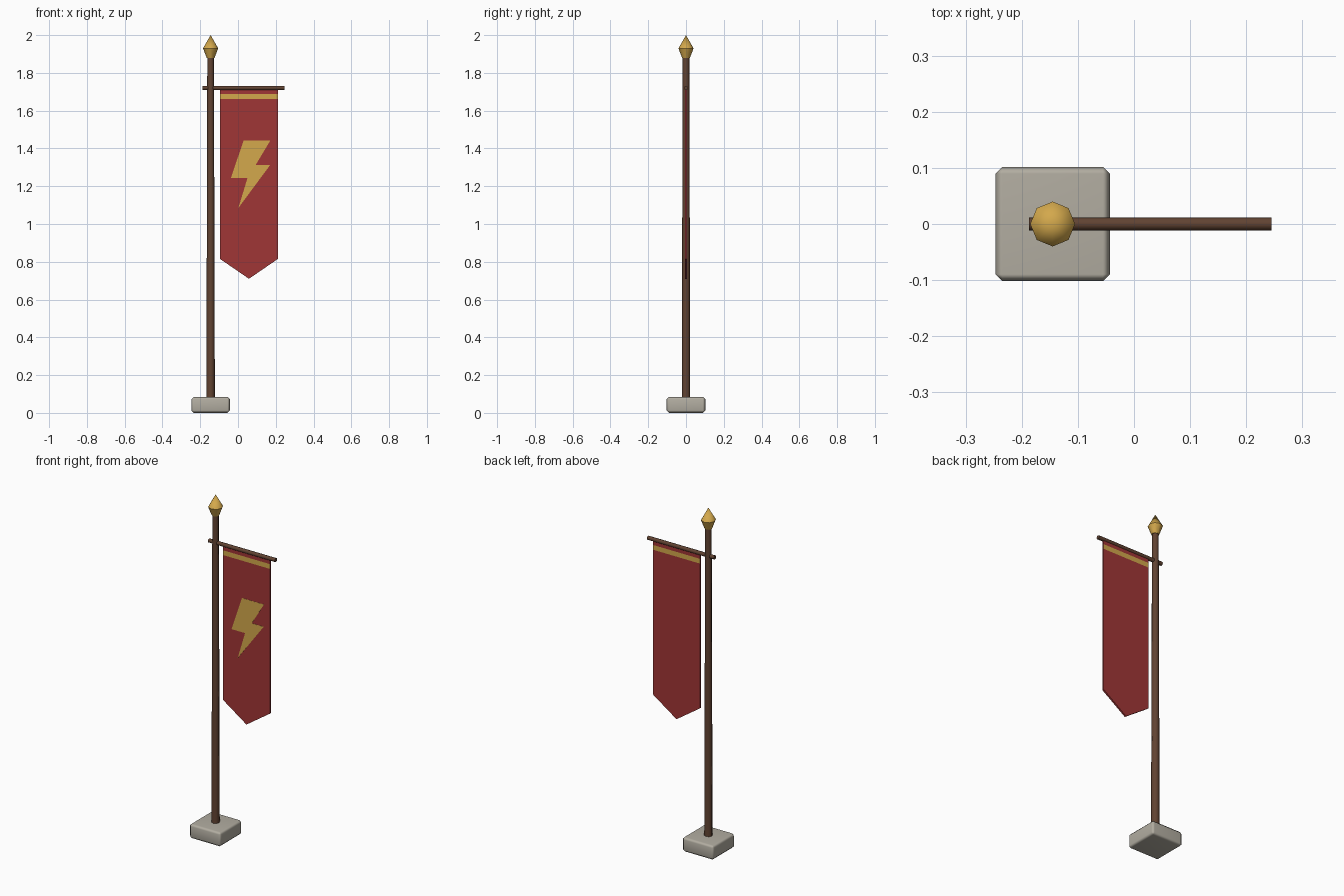
import bpy, bmesh, math
from mathutils import Matrix

if "Cube" in bpy.data.objects:
    bpy.data.objects.remove(bpy.data.objects["Cube"], do_unlink=True)

POLE_X = -0.145
BANNER_X = 0.058
HALF_W = 0.153
HALF_T = 0.005


def material(name, srgb):
    col = [((c / 255 + 0.055) / 1.055) ** 2.4 for c in srgb] + [1]
    m = bpy.data.materials.new(name)
    m.use_nodes = True
    m.diffuse_color = col
    bsdf = m.node_tree.nodes["Principled BSDF"]
    bsdf.inputs["Base Color"].default_value = col
    bsdf.inputs["Roughness"].default_value = 0.8
    return m


stone = material("stone grey", (178, 173, 161))
wood = material("dark wood", (97, 67, 50))
red = material("banner red", (160, 54, 54))
gold = material("gold", (211, 168, 76))


def finish(name, bm, mats, smooth=True):
    bmesh.ops.recalc_face_normals(bm, faces=bm.faces)
    mesh = bpy.data.meshes.new(name)
    bm.to_mesh(mesh)
    bm.free()
    for m in mats:
        mesh.materials.append(m)
    obj = bpy.data.objects.new(name, mesh)
    bpy.context.collection.objects.link(obj)
    if smooth:
        bpy.ops.object.select_all(action="DESELECT")
        obj.select_set(True)
        bpy.context.view_layer.objects.active = obj
        bpy.ops.object.shade_smooth_by_angle(angle=math.radians(47))
    return obj


def cone(bm, x, z0, z1, r0, r1, caps=True):
    bmesh.ops.create_cone(bm, cap_ends=caps, segments=8, radius1=r0, radius2=r1,
                          depth=z1 - z0, matrix=Matrix.Translation((x, 0, (z0 + z1) / 2)))


def slab(bm, outline, y0, y1):
    # Extrude an x-z outline from y0 to y1
    face = bm.faces.new([bm.verts.new((x, y0, z)) for x, z in outline])
    ext = bmesh.ops.extrude_face_region(bm, geom=[face])["geom"]
    for v in ext:
        if isinstance(v, bmesh.types.BMVert):
            v.co.y = y1


# Chamfered stone base
bm = bmesh.new()
bmesh.ops.create_cube(bm, size=1, matrix=Matrix.Translation((POLE_X, 0, 0.0425))
                      @ Matrix.Diagonal((0.204, 0.204, 0.085, 1)))
bmesh.ops.bevel(bm, geom=bm.edges[:], offset=0.0125, segments=1, affect="EDGES")
base = finish("stone_base", bm, [stone])
base.modifiers.new("flat_faces", "WEIGHTED_NORMAL").keep_sharp = True

# Tapered pole
bm = bmesh.new()
cone(bm, POLE_X, 0.07, 1.89, 0.0225, 0.0175)
finish("pole", bm, [wood])

# Crossbar
bm = bmesh.new()
cone(bm, 0, -0.216, 0.216, 0.0115, 0.0115)
bm.transform(Matrix.Translation((0.029, 0, 1.72)) @ Matrix.Rotation(math.pi / 2, 4, "Y"))
finish("crossbar", bm, [wood])

# Pointed finial
bm = bmesh.new()
cone(bm, POLE_X, 1.88, 1.93, 0.021, 0.04, False)
cone(bm, POLE_X, 1.93, 2.0, 0.04, 0, False)
bmesh.ops.remove_doubles(bm, verts=bm.verts, dist=0.0005)
bmesh.ops.holes_fill(bm, edges=bm.edges)
finish("finial", bm, [gold])

# Banner cloth with a gold band cut across both faces
bm = bmesh.new()
left, right = BANNER_X - HALF_W, BANNER_X + HALF_W
slab(bm, [(left, 1.715), (right, 1.715), (right, 0.815), (BANNER_X, 0.71), (left, 0.815)],
     -HALF_T, HALF_T)
for z in (1.661, 1.689):
    bmesh.ops.bisect_plane(bm, geom=bm.verts[:] + bm.edges[:] + bm.faces[:],
                           plane_co=(0, 0, z), plane_no=(0, 0, 1))
bm.normal_update()
for f in bm.faces:
    if abs(f.normal.y) > 0.9 and 1.661 < f.calc_center_median().z < 1.689:
        f.material_index = 1
finish("banner", bm, [red, gold], False)

# Lightning bolt emblem on the front
bm = bmesh.new()
slab(bm, [(0.03, 1.443), (0.172, 1.443), (0.093, 1.312), (0.17, 1.312),
          (0.002, 1.085), (0.05, 1.243), (-0.038, 1.243)], -HALF_T - 0.001, -HALF_T + 0.001)
finish("bolt_emblem", bm, [gold], False)
